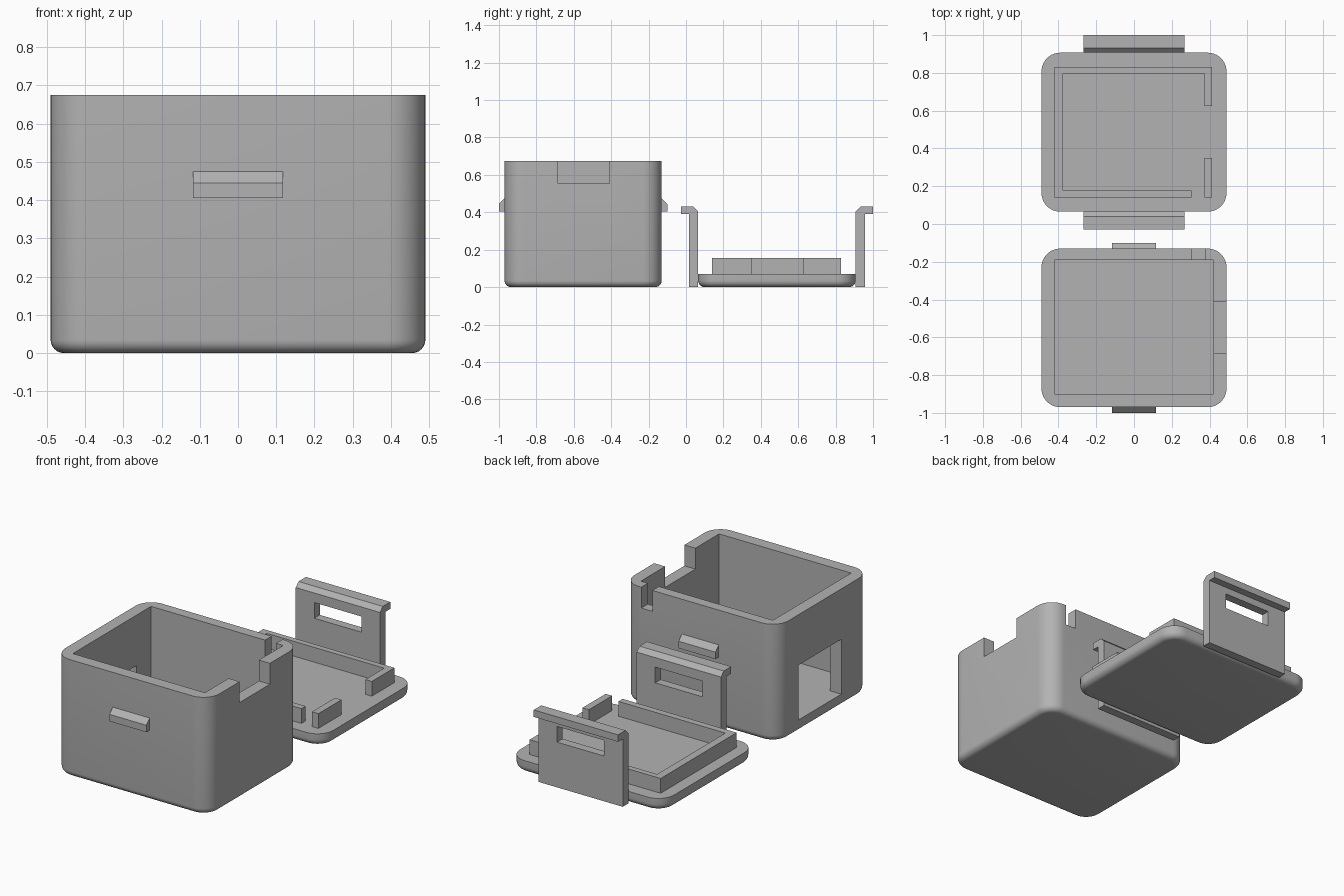
import bpy
import bmesh
import math

if "Cube" in bpy.data.objects:
    bpy.data.objects.remove(bpy.data.objects["Cube"], do_unlink=True)

GREY = (0.45, 0.45, 0.45, 1)
mat = bpy.data.materials.new("grey plastic")
mat.use_nodes = True
mat.diffuse_color = GREY
mat.node_tree.nodes["Principled BSDF"].inputs["Base Color"].default_value = GREY


def finish(name, bm):
    bmesh.ops.recalc_face_normals(bm, faces=bm.faces)
    mesh = bpy.data.meshes.new(name)
    bm.to_mesh(mesh)
    bm.free()
    mesh.materials.append(mat)
    obj = bpy.data.objects.new(name, mesh)
    bpy.context.collection.objects.link(obj)
    return obj


def block_mesh(x, y, z):
    """Box between the given (low, high) pairs."""
    bm = bmesh.new()
    bmesh.ops.create_cube(bm, size=1)
    for v in bm.verts:
        for i, (lo, hi) in enumerate((x, y, z)):
            v.co[i] = lo if v.co[i] < 0 else hi
    return bm


def block(name, x, y, z):
    return finish(name, block_mesh(x, y, z))


def rounded_block(name, x, y, z, corner=0.1, fillet=0.035):
    """Box with rounded upright corners and a filleted bottom edge."""
    bm = block_mesh(x, y, z)
    upright = [e for e in bm.edges if abs(e.verts[0].co.z - e.verts[1].co.z) > 0.01]
    bmesh.ops.bevel(bm, geom=upright, offset=corner, segments=10,
                    profile=0.5, affect='EDGES')
    bottom = [e for e in bm.edges if all(abs(v.co.z - z[0]) < 1e-5 for v in e.verts)]
    bmesh.ops.bevel(bm, geom=bottom, offset=fillet, segments=6,
                    profile=0.5, affect='EDGES')
    return finish(name, bm)


def extrude_x(name, profile, half_width):
    """Solid with a (y, z) profile, spanning x symmetrically."""
    bm = bmesh.new()
    face = bm.faces.new([bm.verts.new((-half_width, y, z)) for y, z in profile])
    out = bmesh.ops.extrude_face_region(bm, geom=[face])
    for v in out["geom"]:
        if isinstance(v, bmesh.types.BMVert):
            v.co.x = half_width
    return finish(name, bm)


def cut(obj, *boxes):
    """Subtract boxes from an object and drop the cutters."""
    for box in boxes:
        cutter = block("cutter", *box)
        cutter.hide_render = True
        mod = obj.modifiers.new("cut", 'BOOLEAN')
        mod.operation = 'DIFFERENCE'
        mod.solver = 'EXACT'
        mod.object = cutter
        bpy.context.view_layer.update()
        deps = bpy.context.evaluated_depsgraph_get()
        mesh = bpy.data.meshes.new_from_object(obj.evaluated_get(deps))
        obj.modifiers.clear()
        obj.data = mesh
        bpy.data.objects.remove(cutter, do_unlink=True)


def smooth(obj):
    bpy.ops.object.select_all(action='DESELECT')
    obj.select_set(True)
    bpy.context.view_layer.objects.active = obj
    bpy.ops.object.shade_smooth_by_angle(angle=math.radians(30))


# Open box: cavity, side notch, rear cable notch, side window
FLOOR, TOP = 0.07, 0.675
box = rounded_block("box", (-0.49, 0.49), (-0.97, -0.13), (0, TOP))
cut(box,
    ((-0.42, 0.42), (-0.90, -0.19), (FLOOR, 0.8)),
    ((0.40, 0.6), (-0.685, -0.41), (0.555, 0.8)),
    ((0.305, 0.375), (-0.22, -0.1), (0.555, 0.8)),
    ((-0.6, -0.40), (-0.71, -0.32), (FLOOR, 0.385)))
smooth(box)

# Latch bumps on the front and rear walls
for name, wall, out in (("front_latch", -0.97, -1), ("rear_latch", -0.13, 1)):
    shape = [(-0.01, 0.405), (0.03, 0.405), (0.03, 0.445), (0, 0.475), (-0.01, 0.475)]
    extrude_x(name, [(wall + out * d, z) for d, z in shape], 0.117)

# Lid plate
LID = (0.065, 0.907)
lid = rounded_block("lid", (-0.49, 0.49), LID, (0, FLOOR))
smooth(lid)

# Locating rim on the lid, with gaps matching the notches
RIM = (FLOOR - 0.01, 0.155)
rim = block("lid_rim", (-0.42, 0.413), (0.14, 0.83), RIM)
cut(rim,
    ((-0.375, 0.372), (0.178, 0.797), (0, 0.3)),
    ((0.36, 0.5), (0.35, 0.625), (0, 0.3)),
    ((0.305, 0.372), (0.1, 0.19), (0, 0.3)))

# Hooked clips with latch slots
for name, edge, out in (("front_clip", LID[0], -1), ("rear_clip", LID[1], 1)):
    shape = [(0, 0), (0.05, 0), (0.05, 0.39), (0.093, 0.39),
             (0.093, 0.43), (0.025, 0.43), (0, 0.405)]
    clip = extrude_x(name, [(edge + out * d, z) for d, z in shape], 0.268)
    cut(clip, ((-0.15, 0.15), (edge - 0.1, edge + 0.1), (0.26, 0.35)))
